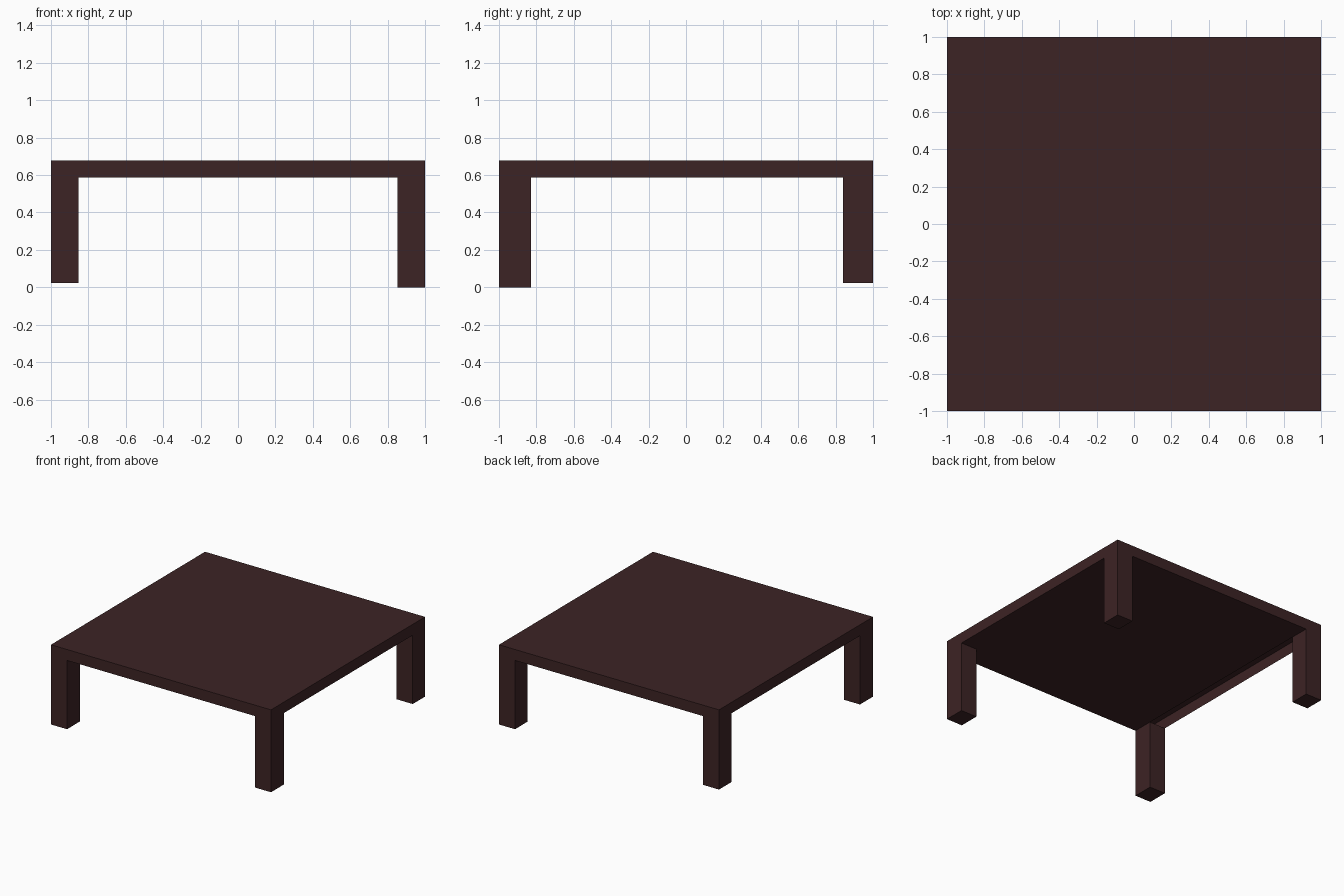
import bpy, bmesh
from mathutils import Vector

if "Cube" in bpy.data.objects:
    bpy.data.objects.remove(bpy.data.objects["Cube"])

TOP, UNDER = 0.677, 0.587
LEG_W = 0.146

wood = bpy.data.materials.new("dark_wood")
wood.diffuse_color = (0.046, 0.017, 0.018, 1)
wood.use_nodes = True
wood.node_tree.nodes["Principled BSDF"].inputs["Base Color"].default_value = wood.diffuse_color


def box(name, lo, hi, edit=None):
    bm = bmesh.new()
    bmesh.ops.create_cube(bm, size=1)
    lo, hi = Vector(lo), Vector(hi)
    for v in bm.verts:
        v.co = Vector([lo[i] + (v.co[i] + 0.5) * (hi[i] - lo[i]) for i in range(3)])
    if edit:
        edit(bm)
    me = bpy.data.meshes.new(name)
    bm.to_mesh(me)
    bm.free()
    me.materials.append(wood)
    ob = bpy.data.objects.new(name, me)
    bpy.context.collection.objects.link(ob)
    return ob


# Hollow table top: the underside is open in a strip behind the left edge
def open_left_strip(bm):
    bottom = [f for f in bm.faces if f.normal.z < -0.9]
    geom = bottom + list({e for f in bottom for e in f.edges})
    geom += list({v for f in bottom for v in f.verts})
    bmesh.ops.bisect_plane(bm, geom=geom, plane_co=(-1 + LEG_W, 0, 0), plane_no=(1, 0, 0))
    bm.normal_update()
    strip = [f for f in bm.faces if f.normal.z < -0.9
             and f.calc_center_median().x < -1 + LEG_W]
    bmesh.ops.delete(bm, geom=strip, context='FACES_ONLY')


box("table_top", (-1, -1, UNDER), (1, 1, TOP), open_left_strip)

# Legs: front pair slightly deeper, front right one slightly longer
for side, sx in (("left", -1), ("right", 1)):
    for end, sy, depth in (("front", -1, 0.17), ("back", 1, 0.16)):
        foot = 0.0 if (sx, sy) == (1, -1) else 0.022
        xs = sorted((sx, sx * (1 - LEG_W)))
        ys = sorted((sy, sy * (1 - depth)))
        box(f"{end}_{side}_leg", (xs[0], ys[0], foot), (xs[1], ys[1], UNDER))
